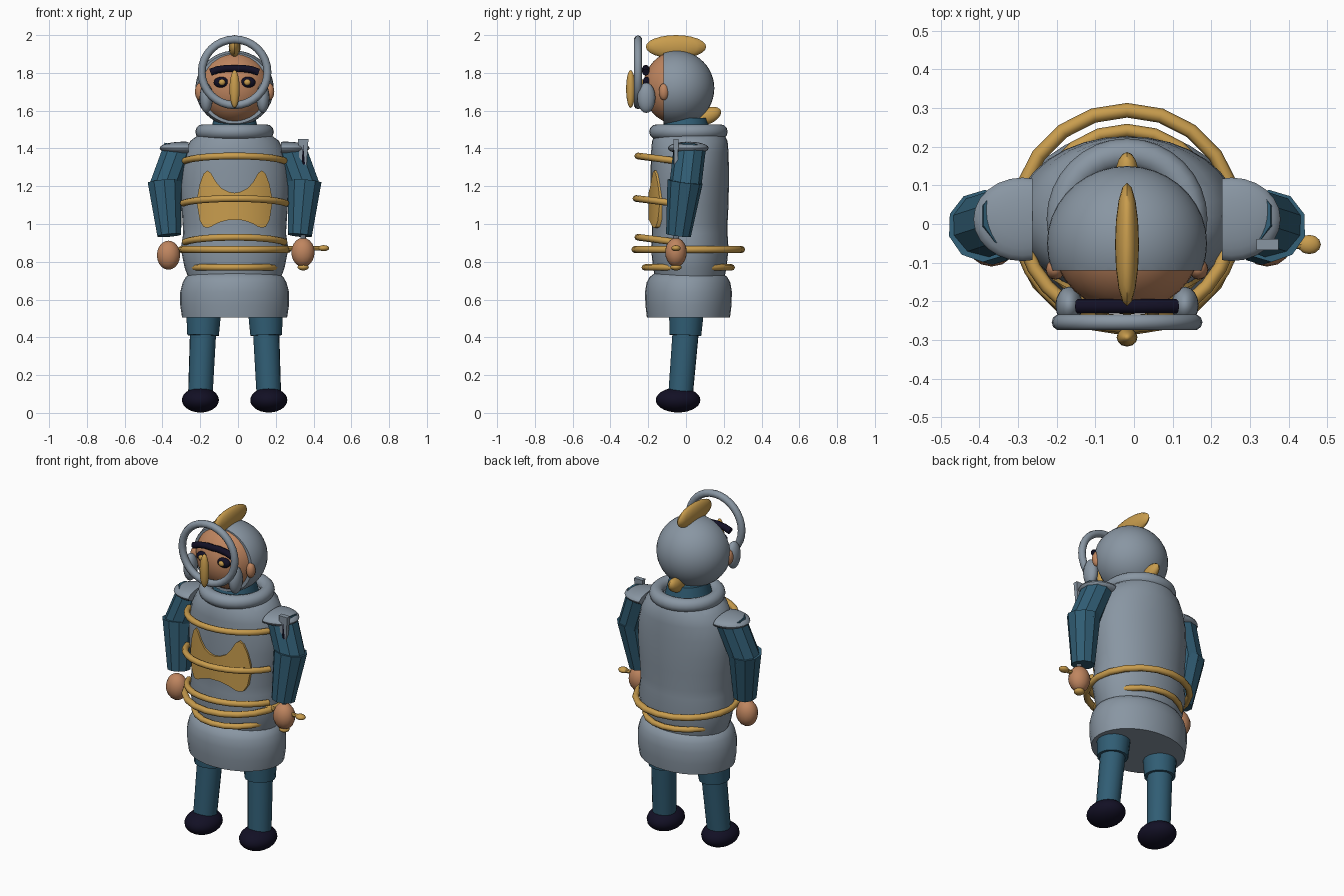
import bpy, bmesh, math
from mathutils import Vector

if "Cube" in bpy.data.objects:
    bpy.data.objects.remove(bpy.data.objects["Cube"])

CX = -0.018  # symmetry plane of the figure


def material(name, rgb):
    m = bpy.data.materials.new(name)
    m.diffuse_color = (*rgb, 1)
    m.use_nodes = True
    m.node_tree.nodes["Principled BSDF"].inputs["Base Color"].default_value = m.diffuse_color
    return m


STEEL = material("steel grey", (0.25, 0.305, 0.365))
BLUE = material("dark blue cloth", (0.03, 0.11, 0.175))
GOLD = material("gold", (0.58, 0.335, 0.075))
SKIN = material("skin", (0.52, 0.235, 0.115))
DARK = material("near black", (0.006, 0.005, 0.018))


def finish(name, bm, mat, angle=40):
    """Turn a bmesh into a named, coloured object."""
    bmesh.ops.recalc_face_normals(bm, faces=bm.faces)
    me = bpy.data.meshes.new(name)
    bm.to_mesh(me)
    bm.free()
    me.materials.append(mat)
    ob = bpy.data.objects.new(name, me)
    bpy.context.collection.objects.link(ob)
    if angle:
        bpy.ops.object.select_all(action='DESELECT')
        ob.select_set(True)
        bpy.context.view_layer.objects.active = ob
        bpy.ops.object.shade_smooth_by_angle(angle=math.radians(angle))
    return ob


def ellipsoid(name, c, r, mat, seg=24, rings=16, tilt=0, cut=None):
    """Ellipsoid; tilt turns it about x, cut = (point, normal) removes the side the normal faces."""
    bm = bmesh.new()
    bmesh.ops.create_uvsphere(bm, u_segments=seg, v_segments=rings, radius=1)
    ct, st = math.cos(tilt), math.sin(tilt)
    for v in bm.verts:
        x, y, z = v.co.x * r[0], v.co.y * r[1], v.co.z * r[2]
        v.co = Vector((c[0] + x, c[1] + y * ct - z * st, c[2] + y * st + z * ct))
    if cut:
        g = bm.verts[:] + bm.edges[:] + bm.faces[:]
        bmesh.ops.bisect_plane(bm, geom=g, plane_co=cut[0], plane_no=cut[1], clear_outer=True)
        bmesh.ops.holes_fill(bm, edges=[e for e in bm.edges if e.is_boundary])
    return finish(name, bm, mat)


def limb(name, a, b, r1, r2, mat, seg=12, angle=40):
    """Tapered cylinder from a to b."""
    a, b = Vector(a), Vector(b)
    d = b - a
    bm = bmesh.new()
    bmesh.ops.create_cone(bm, cap_ends=True, segments=seg, radius1=r1, radius2=r2, depth=d.length)
    q = d.to_track_quat('Z', 'Y')
    for v in bm.verts:
        v.co = q @ v.co + (a + b) / 2
    return finish(name, bm, mat, angle)


def tube(name, pts, radius, mat, closed=False, sides=8, squash=1.0):
    """Round tube along a list of points."""
    bm = bmesh.new()
    rows = []
    n = len(pts)
    pts = [Vector(p) for p in pts]
    normal = Vector((0, 1, 0)) if max(p.y for p in pts) - min(p.y for p in pts) < 0.02 else Vector((0, 0, 1))
    for i, p in enumerate(pts):
        nxt = pts[(i + 1) % n] if closed else pts[min(i + 1, n - 1)]
        prv = pts[i - 1] if closed else pts[max(i - 1, 0)]
        side = (nxt - prv).cross(normal).normalized()
        rows.append([bm.verts.new(p + radius * (side * math.cos(t) + normal * math.sin(t) * squash))
                     for t in (2 * math.pi * k / sides for k in range(sides))])
    for i in range(n if closed else n - 1):
        r0, r1 = rows[i], rows[(i + 1) % n]
        for k in range(sides):
            j = (k + 1) % sides
            bm.faces.new((r0[k], r0[j], r1[j], r1[k]))
    if not closed:
        bm.faces.new(rows[0])
        bm.faces.new(rows[-1])
    return finish(name, bm, mat, 50)


def arc(c, r, a0, a1, n, upright=False, droop=0.0):
    """Points on a circle, flat or facing front; droop lowers the ends of a front arc."""
    out = []
    for i in range(n):
        a = math.radians(a0 + (a1 - a0) * i / (n if a1 - a0 == 360 else n - 1))
        u, w = r * math.cos(a), r * math.sin(a)
        if upright:
            out.append((c[0] + u, c[1], c[2] + w))
        else:
            out.append((c[0] + u, c[1] + w, c[2] - droop * (1 + math.sin(a))))
    return out


def lathe(name, cy, profile, mat, seg=32):
    """Elliptical turned body from (z, half width, half depth) rows."""
    bm = bmesh.new()
    rows = [[bm.verts.new((CX + rx * math.cos(t), cy + ry * math.sin(t), z))
             for t in (2 * math.pi * k / seg for k in range(seg))] for z, rx, ry in profile]
    for r0, r1 in zip(rows, rows[1:]):
        for k in range(seg):
            j = (k + 1) % seg
            bm.faces.new((r0[k], r0[j], r1[j], r1[k]))
    bm.faces.new(rows[0])
    bm.faces.new(rows[-1])
    return finish(name, bm, mat)


# Body armour, skirt, neck and collar
lathe("torso", 0.02, [(0.70, 0.24, 0.18), (0.77, 0.265, 0.195), (0.87, 0.285, 0.205), (0.95, 0.272, 0.2),
                      (1.0, 0.275, 0.2), (1.1, 0.282, 0.205), (1.2, 0.29, 0.207), (1.3, 0.285, 0.207),
                      (1.38, 0.265, 0.205), (1.44, 0.235, 0.2), (1.48, 0.18, 0.18)], STEEL)
lathe("skirt", 0.013, [(0.505, 0.278, 0.22), (0.57, 0.288, 0.228), (0.64, 0.288, 0.23),
                       (0.69, 0.275, 0.222), (0.72, 0.258, 0.205), (0.745, 0.22, 0.17)], STEEL)
lathe("neck", 0.0, [(1.44, 0.14, 0.14), (1.56, 0.11, 0.11)], BLUE, 20)
tube("collar", arc((CX, 0.013, 1.488), 0.168, 0, 360, 32), 0.04, STEEL, True, 12)

# Gold belt rings and front hoops
tube("belt_ring", arc((CX, 0.012, 0.865), 0.282, 0, 360, 20), 0.019, GOLD, True)
tube("lower_ring", arc((CX, 0.012, 0.77), 0.23, 0, 360, 20), 0.017, GOLD, True)
for i, z in enumerate((1.36, 1.135, 0.93)):
    tube(f"front_hoop_{i + 1}", arc((CX, 0.02, z), 0.285 if i == 1 else 0.275, 197, 343, 13, droop=0.035),
         0.018, GOLD)

# Chest emblem: twin-peaked plate following the torso
bm = bmesh.new()
top = [(0.0, 1.165), (0.03, 1.17), (0.07, 1.19), (0.10, 1.225), (0.125, 1.27), (0.145, 1.283),
       (0.165, 1.265), (0.185, 1.21), (0.198, 1.14)]
bottom = [1.022, 1.022, 1.012, 1.0, 0.985, 0.98, 0.985, 1.02, 1.10]
half = [(x, t, b) for (x, t), b in zip(top, bottom)]
cols = []
for x, t, b in [(-x, t, b) for x, t, b in half[:0:-1]] + half:
    y = 0.02 - 0.218 * math.sqrt(1 - (x / 0.292) ** 2)
    cols.append([bm.verts.new((CX + x, y, b + (t - b) * k / 5)) for k in range(6)])
for c0, c1 in zip(cols, cols[1:]):
    for k in range(5):
        bm.faces.new((c0[k], c1[k], c1[k + 1], c0[k + 1]))
geo = bmesh.ops.extrude_face_region(bm, geom=bm.faces[:])["geom"]
bmesh.ops.translate(bm, vec=(0, 0.03, 0), verts=[g for g in geo if isinstance(g, bmesh.types.BMVert)])
finish("chest_emblem", bm, GOLD)

# Head, helmet, crest and face
ellipsoid("head", (CX, -0.045, 1.722), (0.192, 0.182, 0.194), SKIN, 32, 20)
ellipsoid("helmet", (CX, -0.05, 1.718), (0.207, 0.2, 0.2), STEEL, 36, 24,
          cut=((0, -0.12, 0), (0, -1, 0)))
ellipsoid("helmet_crest", (CX, -0.053, 1.938), (0.031, 0.16, 0.062), GOLD, 16, 12)
ellipsoid("neck_plume", (CX, 0.115, 1.572), (0.032, 0.075, 0.042), GOLD, 16, 12, tilt=0.4)
ellipsoid("nose", (CX, -0.293, 1.715), (0.027, 0.024, 0.1), GOLD, 12, 12)
tube("face_ring", arc((CX, -0.254, 1.803), 0.174, 0, 360, 32, upright=True), 0.021, STEEL, True, 10)
tube("eyebrow", [(CX + x, -0.213, z) for x, z in ((-0.128, 1.803), (-0.09, 1.817), (-0.04, 1.824), (0, 1.822),
                 (0.04, 1.824), (0.09, 1.817), (0.128, 1.803))], 0.019, DARK)

# Mirrored parts
for side, s in (("left", -1), ("right", 1)):
    def at(x, y, z):
        return (CX + s * x, y, z)

    ellipsoid(f"{side}_eye", at(0.069, -0.208, 1.75), (0.042, 0.022, 0.029), DARK, 16, 10)
    ellipsoid(f"{side}_iris", at(0.067, -0.227, 1.75), (0.018, 0.012, 0.016), GOLD, 12, 8)
    ellipsoid(f"{side}_cheek_guard", at(0.15, -0.21, 1.668), (0.035, 0.048, 0.08), STEEL, 16, 12)
    ellipsoid(f"{side}_ear", at(0.185, -0.117, 1.70), (0.025, 0.027, 0.045), SKIN, 12, 10)
    ellipsoid(f"{side}_shoulder_pad", at(0.27, 0.012, 1.402), (0.127, 0.108, 0.034), STEEL, 24, 12,
              cut=(at(0.245, 0, 0), (-s, 0, 0)))
    limb(f"{side}_upper_arm", at(0.295, 0.02, 1.40), at(0.372, -0.005, 1.19), 0.085, 0.085, BLUE, 10, 0)
    limb(f"{side}_forearm", at(0.37, -0.005, 1.225), at(0.346, -0.04, 0.94), 0.094, 0.066, BLUE, 10, 0)
    hz = 0.835 if s < 0 else 0.85
    ellipsoid(f"{side}_hand", at(0.35 if s < 0 else 0.362, -0.053, hz), (0.063, 0.057, 0.077), SKIN, 14, 10)
    limb(f"{side}_trouser_cuff", at(0.163, 0.003, 0.56), at(0.167, -0.003, 0.41), 0.096, 0.085, BLUE, 16)
    limb(f"{side}_leg", at(0.166, 0.0, 0.45), at(0.182, -0.03, 0.08), 0.07, 0.065, BLUE, 16)
    ellipsoid(f"{side}_shoe", at(0.181, -0.042, 0.068), (0.098, 0.118, 0.066), DARK, 20, 14)

# Sword held in the right hand
SX, SY = 0.345, -0.053
limb("sword_grip", (SX, SY, 0.76), (SX, SY, 1.42), 0.013, 0.013, DARK, 8)
bm = bmesh.new()
bmesh.ops.create_cube(bm, size=1)
for v in bm.verts:
    k = 1 if v.co.z > 0 else 0.35
    v.co = Vector((SX + v.co.x * 0.056 * k, SY + v.co.y * 0.028 * k, 1.45 if v.co.z > 0 else 1.2))
finish("sword_blade", bm, STEEL, 0)
limb("sword_lower_blade", (SX, SY, 0.88), (SX, SY, 0.95), 0.016, 0.014, STEEL, 8)
limb("crossguard", (SX - 0.09, SY, 0.872), (SX + 0.09, SY, 0.872), 0.012, 0.012, GOLD, 8)
for s in (-1, 1):
    ellipsoid("crossguard_tip", (SX + s * 0.108, SY, 0.872), (0.03, 0.025, 0.016), GOLD, 12, 8)
ellipsoid("sword_pommel", (SX, SY, 0.772), (0.03, 0.03, 0.018), GOLD, 12, 8)
